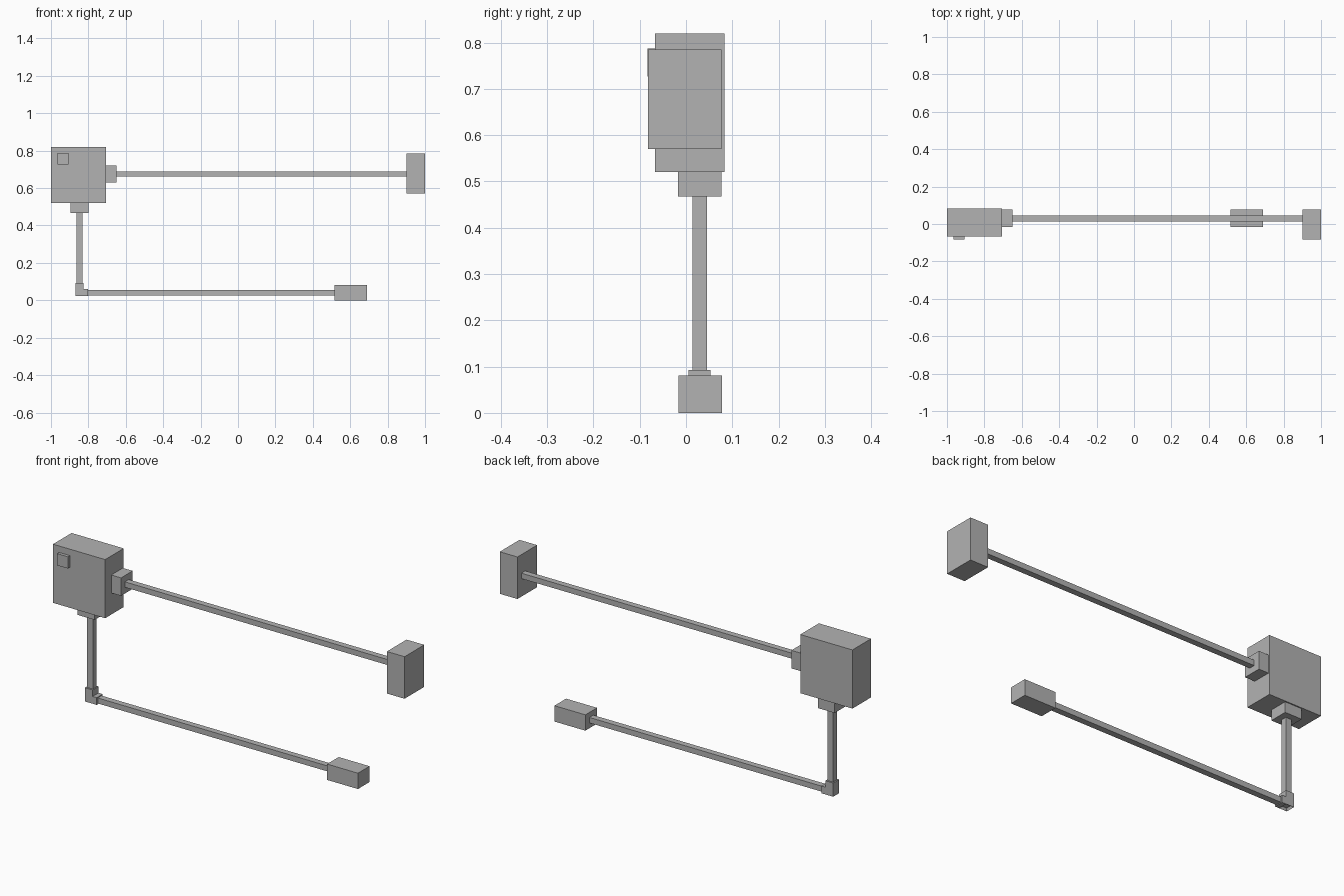
import bpy
import bmesh

cube = bpy.data.objects.get("Cube")
if cube:
    bpy.data.objects.remove(cube, do_unlink=True)

grey = bpy.data.materials.new("plain_grey")
grey.use_nodes = True
grey.diffuse_color = (0.45, 0.45, 0.45, 1)
grey.node_tree.nodes["Principled BSDF"].inputs["Base Color"].default_value = grey.diffuse_color


def finish(name, bm):
    bmesh.ops.recalc_face_normals(bm, faces=bm.faces)
    mesh = bpy.data.meshes.new(name)
    bm.to_mesh(mesh)
    bm.free()
    mesh.materials.append(grey)
    obj = bpy.data.objects.new(name, mesh)
    bpy.context.collection.objects.link(obj)
    return obj


def box(name, xs, ys, zs):
    """Box spanning the given (low, high) ranges."""
    bm = bmesh.new()
    bmesh.ops.create_cube(bm, size=1)
    for v in bm.verts:
        for axis, (low, high) in enumerate((xs, ys, zs)):
            v.co[axis] = high if v.co[axis] > 0 else low
    return finish(name, bm)


SOCKET_Y = (-0.017, 0.077)
ROD_Y = (0.014, 0.045)

# Control housing with its button
box("housing", (-1.0, -0.705), (-0.067, 0.083), (0.52, 0.82))
box("button", (-0.965, -0.905), (-0.083, -0.067), (0.727, 0.787))

# Upper arm
box("side_socket", (-0.705, -0.65), SOCKET_Y, (0.63, 0.722))
box("upper_rod", (-0.65, 0.9), ROD_Y, (0.662, 0.69))
box("end_block", (0.9, 1.0), (-0.082, 0.077), (0.57, 0.785))

# Lower arm
box("bottom_socket", (-0.895, -0.8), SOCKET_Y, (0.467, 0.52))
box("upright_rod", (-0.863, -0.831), ROD_Y, (0.06, 0.467))
box("lower_rod", (-0.82, 0.515), ROD_Y, (0.027, 0.055))
box("foot_block", (0.515, 0.69), (-0.016, 0.078), (0.0, 0.081))

# Elbow: L profile swept in depth, with a recess underneath
profile = [(-0.87, 0.023), (-0.826, 0.023), (-0.803, 0.023),
           (-0.803, 0.06), (-0.826, 0.06), (-0.826, 0.093), (-0.87, 0.093)]
bm = bmesh.new()
face = bm.faces.new([bm.verts.new((x, 0.005, z)) for x, z in profile])
swept = bmesh.ops.extrude_face_region(bm, geom=[face])["geom"]
for v in swept:
    if isinstance(v, bmesh.types.BMVert):
        v.co.y = 0.053
bmesh.ops.recalc_face_normals(bm, faces=bm.faces)
under = min((f for f in bm.faces if f.normal.z < -0.9),
            key=lambda f: f.calc_center_median().x)
bmesh.ops.inset_individual(bm, faces=[under], thickness=0.008)
for v in under.verts:
    v.co.z += 0.012
finish("elbow", bm)
